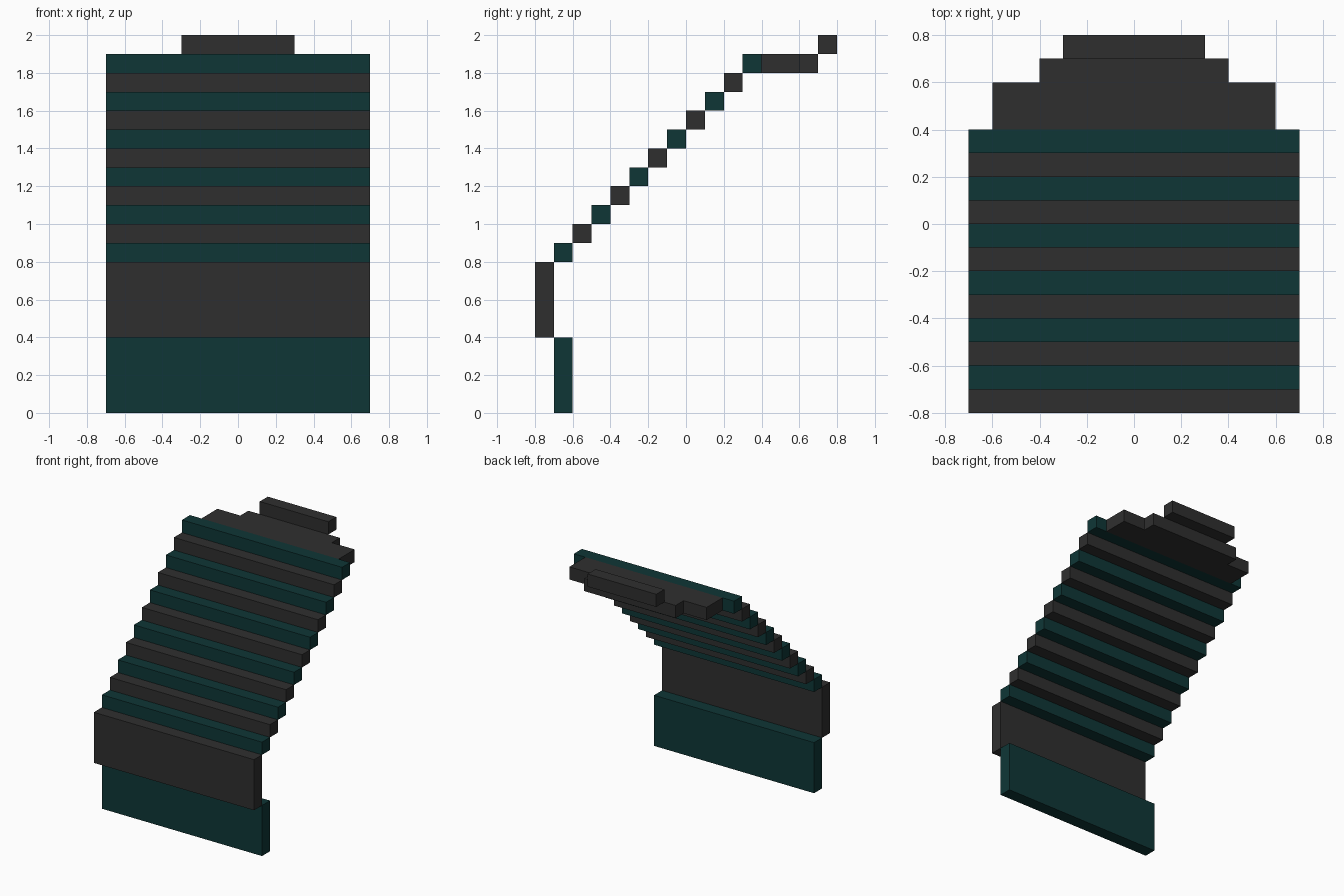
import bpy
import bmesh

if "Cube" in bpy.data.objects:
    bpy.data.objects.remove(bpy.data.objects["Cube"])


def material(name, rgb):
    m = bpy.data.materials.new(name)
    m.diffuse_color = (*rgb, 1.0)
    m.use_nodes = True
    m.node_tree.nodes["Principled BSDF"].inputs["Base Color"].default_value = m.diffuse_color
    return m


charcoal = material("charcoal", (0.028, 0.028, 0.028))
teal = material("dark_teal", (0.0045, 0.037, 0.037))


def slab(name, half_width, y, z, mat):
    """Box centred on x = 0 spanning the y and z ranges."""
    bm = bmesh.new()
    bmesh.ops.create_cube(bm, size=1.0)
    for v in bm.verts:
        v.co.x *= 2 * half_width
        v.co.y = y[0] if v.co.y < 0 else y[1]
        v.co.z = z[0] if v.co.z < 0 else z[1]
    mesh = bpy.data.meshes.new(name)
    bm.to_mesh(mesh)
    bm.free()
    mesh.materials.append(mat)
    obj = bpy.data.objects.new(name, mesh)
    bpy.context.collection.objects.link(obj)
    return obj


# Upright panels at the lower front
slab("lower_panel", 0.7, (-0.7, -0.6), (0.0, 0.4), teal)
slab("upper_panel", 0.7, (-0.8, -0.7), (0.4, 0.8), charcoal)

# Sloping run of alternating stripes
for i in range(11):
    y, z = -0.7 + 0.1 * i, 0.8 + 0.1 * i
    slab(f"stripe_{i + 1}", 0.7, (y, y + 0.1), (z, z + 0.1),
         charcoal if i % 2 else teal)

# Flat tapering top and raised end tab
slab("top_plate_wide", 0.6, (0.4, 0.6), (1.8, 1.9), charcoal)
slab("top_plate_narrow", 0.4, (0.6, 0.7), (1.8, 1.9), charcoal)
slab("end_tab", 0.3, (0.7, 0.8), (1.9, 2.0), charcoal)
